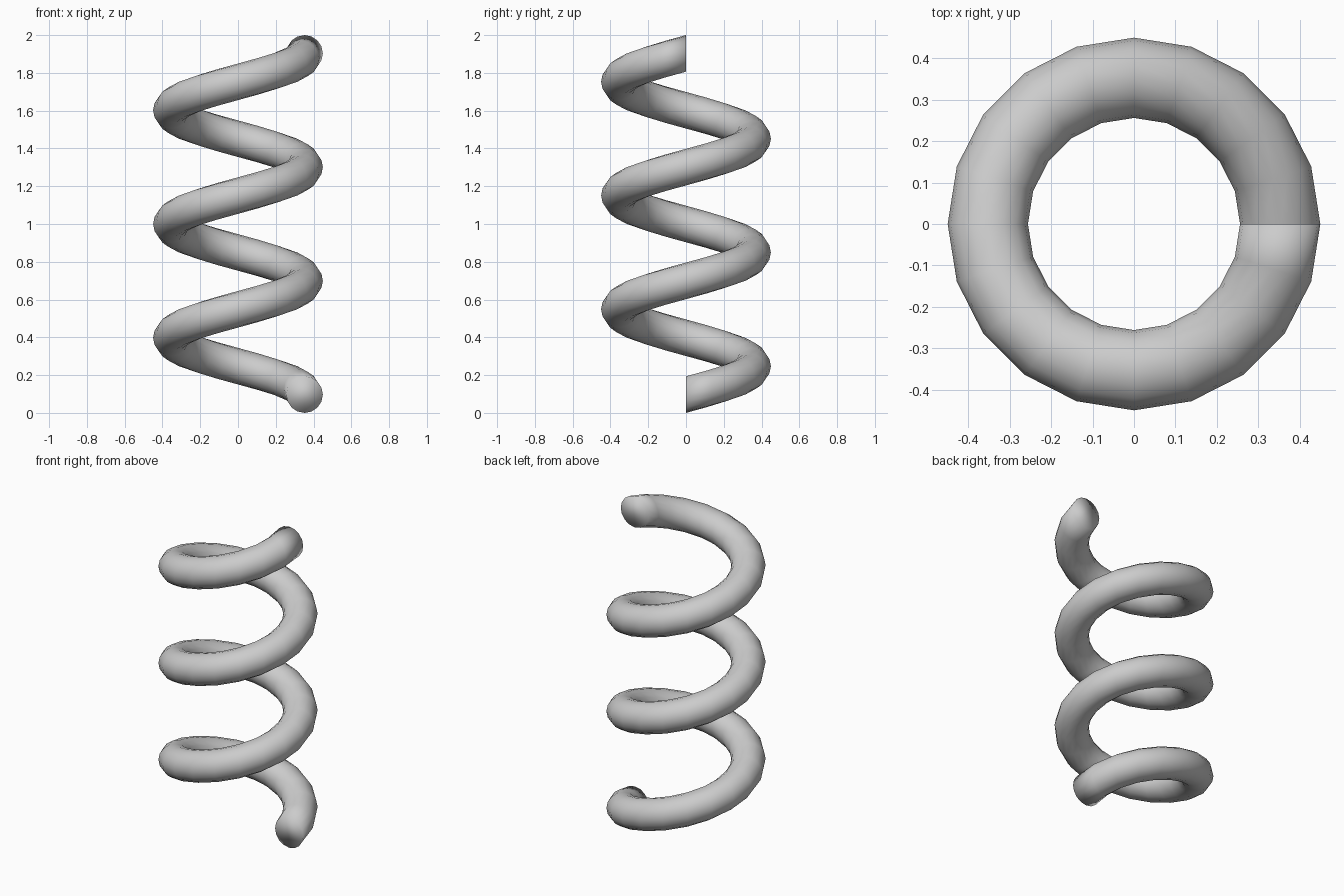
import bpy
import bmesh
from math import pi
from mathutils import Matrix, Vector

cube = bpy.data.objects.get("Cube")
if cube:
    bpy.data.objects.remove(cube, do_unlink=True)

HEIGHT = 2.0
COIL_RADIUS = 0.3525
WIRE_RADIUS = 0.0968
TURNS = 3
STEPS_PER_TURN = 20
WIRE_SIDES = 16

steps = TURNS * STEPS_PER_TURN
rise = (HEIGHT - 2 * WIRE_RADIUS) / steps

bm = bmesh.new()

# Upright wire cross-section at the lower end of the coil
placement = Matrix.Translation((COIL_RADIUS, 0, WIRE_RADIUS)) @ Matrix.Rotation(pi / 2, 4, "X")
bmesh.ops.create_circle(bm, segments=WIRE_SIDES, radius=WIRE_RADIUS, matrix=placement)

# Sweep the section around z while it climbs
bmesh.ops.spin(bm, geom=bm.verts[:] + bm.edges[:], cent=(0, 0, 0), axis=(0, 0, 1),
               dvec=Vector((0, 0, rise)), angle=TURNS * 2 * pi, steps=steps)

# Flat end caps
bmesh.ops.holes_fill(bm, edges=[e for e in bm.edges if e.is_boundary], sides=0)
bmesh.ops.recalc_face_normals(bm, faces=bm.faces[:])
for face in bm.faces:
    face.smooth = True

mesh = bpy.data.meshes.new("coil_spring")
bm.to_mesh(mesh)
bm.free()
spring = bpy.data.objects.new("coil_spring", mesh)
bpy.context.collection.objects.link(spring)
